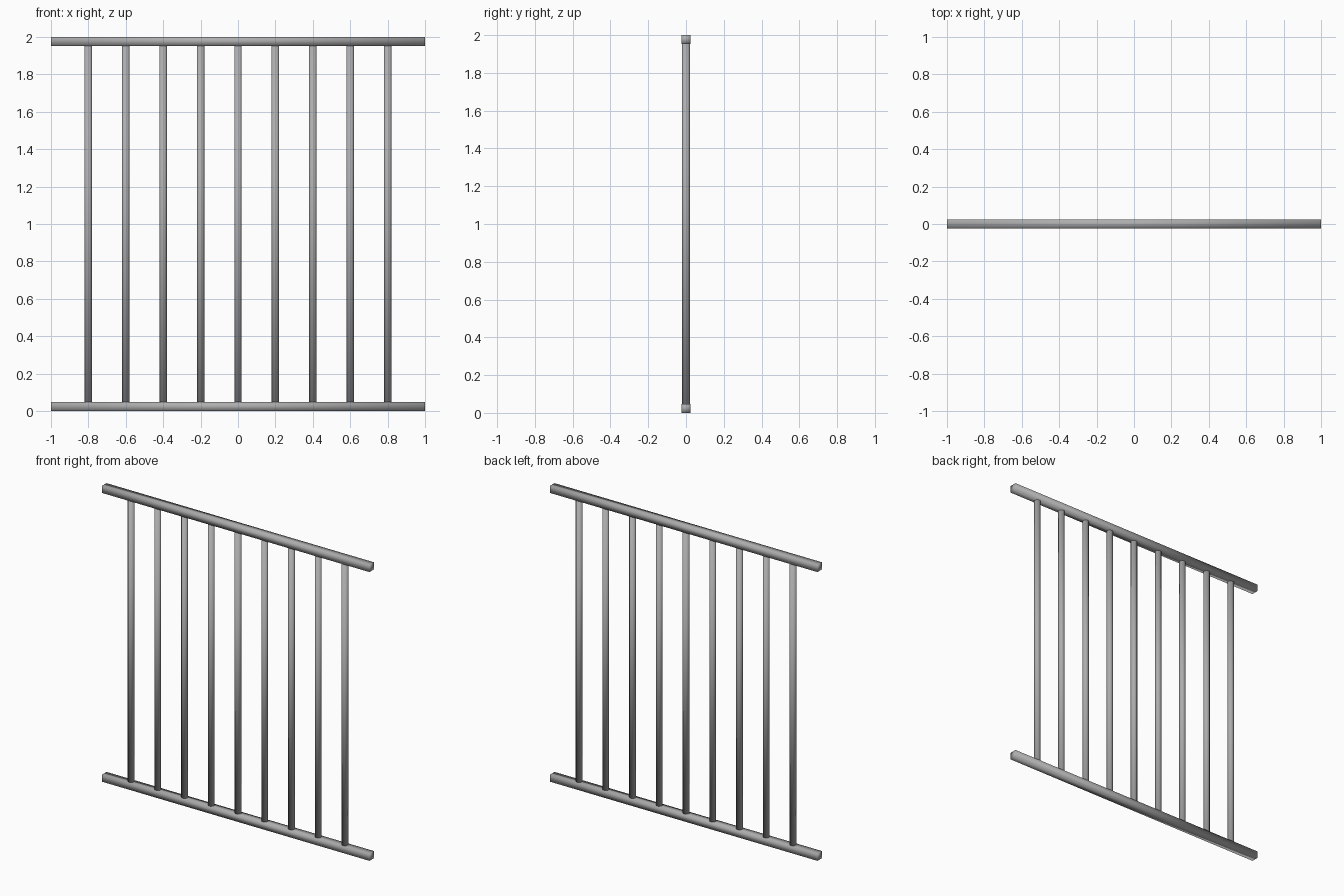
import bpy
import math

cube = bpy.data.objects.get("Cube")
if cube:
    bpy.data.objects.remove(cube, do_unlink=True)

RAIL = 0.048     # rail thickness
HEIGHT = 2.0
BAR_R = 0.02

metal = bpy.data.materials.new("grey_metal")
metal.use_nodes = True
colour = (0.42, 0.42, 0.42, 1.0)
metal.diffuse_color = colour
metal.node_tree.nodes["Principled BSDF"].inputs["Base Color"].default_value = colour


def finish(name):
    obj = bpy.context.object
    obj.name = name
    obj.data.materials.append(metal)
    bpy.ops.object.shade_smooth()
    return obj


# Square rails along the top and bottom
for name, z in (("bottom_rail", RAIL / 2), ("top_rail", HEIGHT - RAIL / 2)):
    bpy.ops.mesh.primitive_cube_add(size=1, location=(0, 0, z))
    rail = bpy.context.object
    rail.scale = (2.0, RAIL, RAIL)
    bpy.ops.object.transform_apply(location=False, rotation=False, scale=True)
    finish(name)

# Evenly spaced round bars between the rails
for i in range(9):
    bpy.ops.mesh.primitive_cylinder_add(
        vertices=8, radius=BAR_R / math.cos(math.pi / 8),
        depth=HEIGHT - 2 * RAIL + 0.01,
        location=((i - 4) * 0.2, 0, HEIGHT / 2),
        rotation=(0, 0, math.pi / 8))
    finish(f"bar_{i + 1}")
